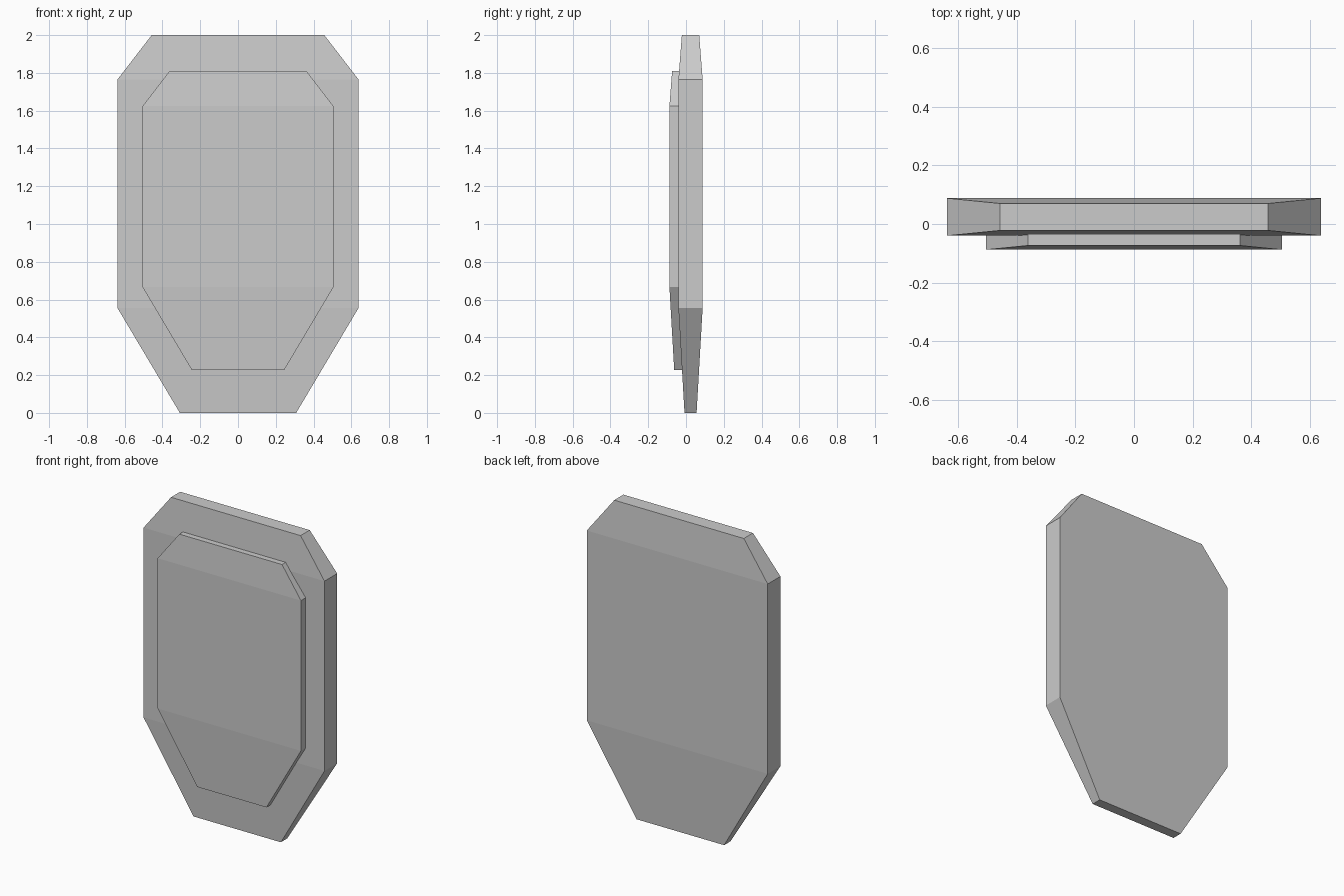
import bpy, bmesh

if "Cube" in bpy.data.objects:
    bpy.data.objects.remove(bpy.data.objects["Cube"])

# Half width, half depth and height of each cross-section of the plate
SECTIONS = [(0.308, 0.032, 0.0), (0.638, 0.064, 0.555),
            (0.638, 0.064, 1.765), (0.457, 0.046, 2.0)]


def loft(name, sections, y):
    """Stack rectangular sections into a closed, flat-faced solid."""
    bm = bmesh.new()
    rings = [[bm.verts.new((sx * w, y + sy * d, z))
              for sx, sy in ((-1, -1), (1, -1), (1, 1), (-1, 1))]
             for w, d, z in sections]
    for lo, hi in zip(rings, rings[1:]):
        for i in range(4):
            j = (i + 1) % 4
            bm.faces.new((lo[i], lo[j], hi[j], hi[i]))
    bm.faces.new(rings[0][::-1])
    bm.faces.new(rings[-1])
    bmesh.ops.recalc_face_normals(bm, faces=bm.faces)
    mesh = bpy.data.meshes.new(name)
    bm.to_mesh(mesh)
    bm.free()
    obj = bpy.data.objects.new(name, mesh)
    bpy.context.collection.objects.link(obj)
    return obj


# Main back plate
loft("main_plate", SECTIONS, 0.024)

# Raised front panel: smaller copy of the plate, half sunk into its front
s = 0.792
loft("front_panel", [(w * s, d * s, 0.226 + z * s) for w, d, z in SECTIONS], -0.037)
